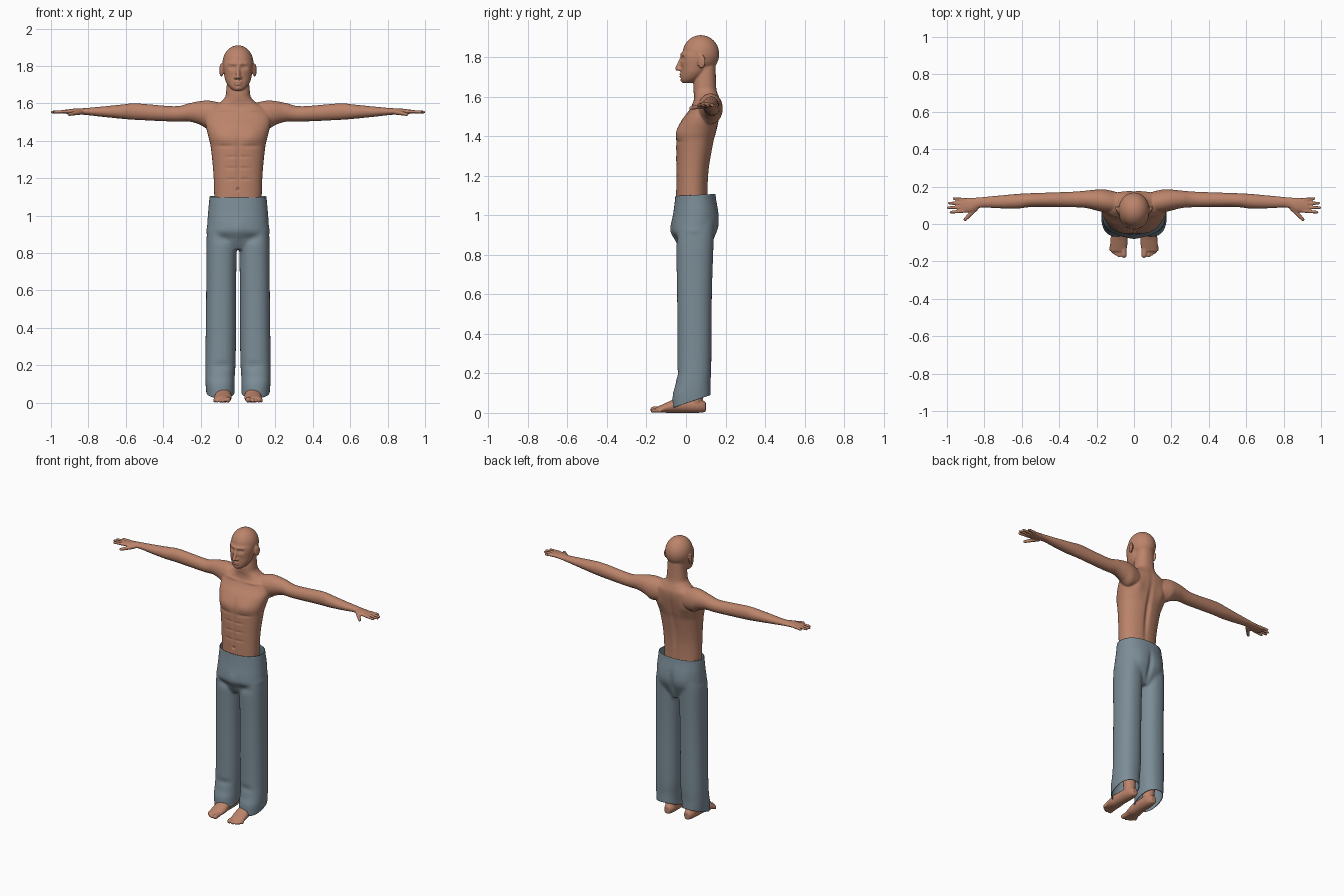
import bpy, bmesh, math
from mathutils import Vector, Matrix

if "Cube" in bpy.data.objects:
    bpy.data.objects.remove(bpy.data.objects["Cube"])


def material(name, rgb):
    m = bpy.data.materials.new(name)
    m.diffuse_color = (*rgb, 1)
    m.use_nodes = True
    m.node_tree.nodes["Principled BSDF"].inputs["Base Color"].default_value = m.diffuse_color
    return m


SKIN = material("skin", (0.50, 0.23, 0.145))
CLOTH = material("grey blue cloth", (0.20, 0.265, 0.31))


def smooth_keys(keys, sub=6):
    """Catmull-Rom interpolation through the key sections."""
    out = []
    for i in range(len(keys) - 1):
        a, b, c, d = keys[max(i - 1, 0)], keys[i], keys[i + 1], keys[min(i + 2, len(keys) - 1)]
        for s in range(sub):
            t = s / sub
            out.append([q + 0.5 * t * (r - p + t * (2 * p - 5 * q + 4 * r - w + t * (3 * (q - r) + w - p)))
                        for p, q, r, w in zip(a, b, c, d)])
    return out + [list(keys[-1])]


def loft(bm, keys, axis="z", side=1, power=2.0, n=40):
    """Closed superellipse loft; key = position along axis, two centres, two radii.
    Short keys are centred on x = 0: height, front y, back y, half width."""
    keys = [k if len(k) > 4 else (k[0], 0, (k[1] + k[2]) / 2, k[3], (k[2] - k[1]) / 2) for k in keys]
    rings = []
    for t, c1, c2, r1, r2 in smooth_keys(keys):
        ring = []
        for k in range(n):
            a = math.tau * k / n
            u, v = [math.copysign(abs(f) ** (2 / power), f) for f in (math.cos(a), math.sin(a))]
            p, q = c1 + r1 * u, c2 + r2 * v
            x, y, z = {"z": (p, q, t), "x": (t, p, q), "y": (p, t, q)}[axis]
            ring.append(bm.verts.new((x * side, y, z)))
        rings.append(ring)
    for a, b in zip(rings, rings[1:]):
        for k in range(n):
            bm.faces.new((a[k - 1], a[k], b[k], b[k - 1]))
    bm.faces.new(rings[0])
    bm.faces.new(rings[-1])


def blob(bm, centre, radii, side=1, turn=0, sub=3):
    m = (Matrix.Translation((centre[0] * side, centre[1], centre[2]))
         @ Matrix.Rotation(turn * side, 4, "Z") @ Matrix.Diagonal((*radii, 1)))
    bmesh.ops.create_icosphere(bm, subdivisions=sub, radius=1, matrix=m)


def chain(bm, p, q, r1, r2, side=1):
    """Tapered round limb made of overlapping balls."""
    p, q = Vector(p), Vector(q)
    count = int((q - p).length / (0.35 * min(r1, r2))) + 2
    for i in range(count):
        t = i / (count - 1)
        blob(bm, p.lerp(q, t), [r1 + (r2 - r1) * t] * 3, side, sub=2)


def fuse(name, bm, voxel, iterations, mat):
    """Melt the overlapping volumes into one smooth skin."""
    bmesh.ops.recalc_face_normals(bm, faces=bm.faces)
    me = bpy.data.meshes.new(name)
    bm.to_mesh(me)
    bm.free()
    ob = bpy.data.objects.new(name, me)
    bpy.context.collection.objects.link(ob)
    mod = ob.modifiers.new("fuse", "REMESH")
    mod.mode, mod.voxel_size = "VOXEL", voxel
    mod = ob.modifiers.new("soften", "SMOOTH")
    mod.factor, mod.iterations = 0.5, iterations
    ev = ob.evaluated_get(bpy.context.evaluated_depsgraph_get())
    new = bpy.data.meshes.new_from_object(ev)
    ob.modifiers.clear()
    ob.data = new
    new.materials.clear()
    new.materials.append(mat)
    for p in new.polygons:
        p.use_smooth = True
        p.material_index = 0
    return ob


def push(ob, centre, radii, dy):
    """Soft mirrored sculpting stroke along y."""
    (cx, cy, cz), (rx, ry, rz) = centre, radii
    for v in ob.data.vertices:
        z = (v.co.z - cz) / rz
        if abs(z) < 2.5:
            d = z * z + ((abs(v.co.x) - cx) / rx) ** 2 + ((v.co.y - cy) / ry) ** 2
            if d < 6:
                v.co.y += dy * math.exp(-d)


# torso and neck
bm = bmesh.new()
loft(bm, [(.98, -.05, .11, .125), (1.20, -.05, .113, .13), (1.36, -.05, .138, .145),
          (1.42, -.047, .153, .158), (1.48, -.022, .166, .172), (1.53, .015, .175, .175),
          (1.57, .036, .176, .16), (1.60, .041, .167, .105), (1.63, .038, .156, .071),
          (1.67, .038, .152, .063), (1.76, .05, .15, .055)], power=2.25)

# head: cranium, face, nose, lips, chin
blob(bm, (0, .075, 1.815), (.083, .093, .096), sub=4)
loft(bm, [(1.668, -.016, .026, .024), (1.685, -.025, .065, .045), (1.71, -.026, .096, .062),
          (1.74, -.025, .115, .072), (1.81, -.026, .146, .08), (1.87, .01, .13, .06)], power=2.1)
chain(bm, (0, -.021, 1.797), (0, -.043, 1.742), .009, .0125)
for z, w in ((1.7145, .023), (1.7035, .02)):
    blob(bm, (0, -.025, z), (w, .01, .0055))
blob(bm, (0, -.012, 1.683), (.019, .016, .014))

for s in (1, -1):
    # nostrils, brows, ears
    blob(bm, (.012, -.031, 1.738), (.01, .011, .009), s)
    chain(bm, (.012, -.022, 1.811), (.046, -.006, 1.813), .009, .008, s)
    blob(bm, (.089, .078, 1.778), (.009, .022, .036), s, turn=-.35)
    # arms and palms
    loft(bm, [(.08, .11, 1.54, .055, .06), (.15, .122, 1.537, .062, .078), (.20, .128, 1.549, .056, .064),
              (.26, .132, 1.552, .046, .049), (.34, .131, 1.544, .041, .041), (.54, .128, 1.556, .037, .044),
              (.62, .122, 1.556, .039, .038), (.72, .118, 1.556, .034, .028), (.82, .115, 1.557, .028, .018),
              (.87, .102, 1.557, .038, .016), (.93, .10, 1.556, .039, .01)], "x", s)
    # fingers and thumb
    for i, tip in enumerate((.979, .994, .988, .963)):
        chain(bm, (.91, .069 + .0205 * i, 1.557), (tip, .063 + .0245 * i, 1.554), .01, .008, s)
    chain(bm, (.845, .085, 1.553), (.903, .024, 1.542), .0145, .0095, s)
    # feet, toes and shins
    loft(bm, [(.10, .075, .03, .02, .025), (.06, .075, .036, .036, .036), (-.04, .078, .038, .042, .038),
              (-.09, .08, .028, .047, .028), (-.147, .083, .017, .042, .013)], "y", s)
    for x, y, r in ((.054, -.166, .016), (.079, -.168, .011), (.096, -.16, .01), (.111, -.149, .01),
                    (.124, -.134, .01)):
        chain(bm, (x * .9 + .008, -.115, .02), (x, y, r), r, r, s)
    chain(bm, (.076, .047, .05), (.08, .05, .3), .038, .052, s)

body = fuse("body", bm, .0045, 3, SKIN)
# chest, midline and belly
push(body, (.075, -.035, 1.425), (.055, .06, .04), -.008)
push(body, (.075, -.05, 1.372), (.055, .05, .01), .004)
push(body, (0, -.05, 1.3), (.01, .05, .15), .005)
for row in range(3):
    push(body, (.035, -.05, 1.315 - .06 * row), (.03, .05, .007), .003)
push(body, (0, -.05, 1.14), (.007, .03, .008), .01)
# spine, shoulder blades, collar bones
push(body, (0, .14, 1.33), (.016, .06, .19), -.012)
push(body, (.095, .16, 1.47), (.035, .05, .05), .009)
push(body, (.085, .035, 1.565), (.06, .04, .009), -.005)
# eye sockets, eyes, mouth line
push(body, (.031, -.018, 1.793), (.017, .03, .011), .012)
push(body, (.031, -.008, 1.792), (.009, .03, .006), -.005)
push(body, (0, -.034, 1.709), (.02, .02, .0035), .004)

# trousers: hips and two legs
bm = bmesh.new()
loft(bm, [(1.17, -.052, .148, .15), (1.10, -.054, .15, .153), (1.02, -.063, .163, .16),
          (.95, -.073, .163, .165), (.90, -.069, .149, .166), (.82, -.026, .114, .12)], power=2.2)
for s in (1, -1):
    loft(bm, [(.98, .085, .05, .07, .09), (.88, .088, .045, .08, .095), (.60, .09, .043, .08, .088),
              (.25, .093, .042, .081, .086), (.15, .096, .036, .079, .088), (.08, .095, .028, .077, .096),
              (-.06, .088, .028, .07, .092)], "z", s, power=2.3)
trousers = fuse("trousers", bm, .008, 5, CLOTH)
# seat, cleft, groin and folds over the feet
push(trousers, (.07, .15, .96), (.05, .06, .06), .006)
push(trousers, (0, .16, .93), (.014, .07, .08), -.014)
push(trousers, (.07, -.06, .88), (.05, .05, .025), .01)
push(trousers, (0, -.07, .93), (.03, .05, .04), -.006)
push(trousers, (.08, -.05, .2), (.05, .05, .02), .006)

# open the waist and hem
bm = bmesh.new()
bm.from_mesh(trousers.data)
for point, normal in (((0, 0, 1.10), (0, -.05, 1)), ((0, .03, .058), (0, .34, -1))):
    bmesh.ops.bisect_plane(bm, geom=bm.verts[:] + bm.edges[:] + bm.faces[:], plane_co=point,
                           plane_no=normal, clear_outer=True)
bm.to_mesh(trousers.data)
bm.free()
mod = trousers.modifiers.new("cloth thickness", "SOLIDIFY")
mod.thickness, mod.offset = .004, -1
